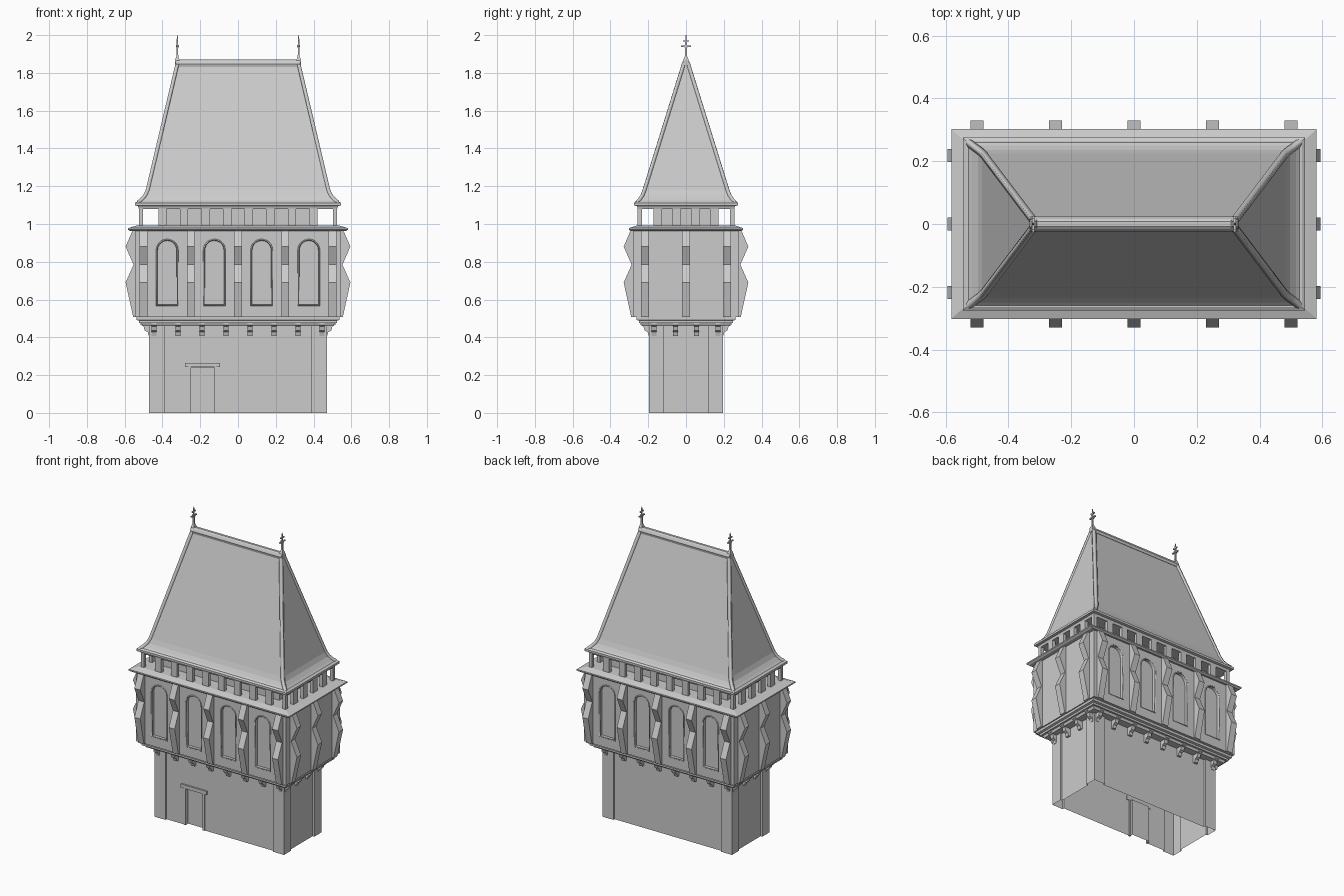
import bpy, bmesh, math
from mathutils import Matrix, Vector

if "Cube" in bpy.data.objects:
    bpy.data.objects.remove(bpy.data.objects["Cube"])


def make(name, bm):
    bmesh.ops.recalc_face_normals(bm, faces=bm.faces)
    me = bpy.data.meshes.new(name)
    bm.to_mesh(me)
    bm.free()
    ob = bpy.data.objects.new(name, me)
    bpy.context.collection.objects.link(ob)
    return ob


def loft(name, sections, cx=0, cy=0):
    """Stack of rectangles (half x, half y, z) joined into a closed solid."""
    bm = bmesh.new()
    rings = [[bm.verts.new((cx + sx * hx, cy + sy * hy, z))
              for sx, sy in ((-1, -1), (1, -1), (1, 1), (-1, 1))] for hx, hy, z in sections]
    bm.faces.new(rings[0])
    bm.faces.new(rings[-1])
    for a, b in zip(rings, rings[1:]):
        for i in range(4):
            j = (i + 1) % 4
            bm.faces.new((a[i], a[j], b[j], b[i]))
    return make(name, bm)


def block(name, cx, cy, hx, hy, z0, z1):
    return loft(name, [(hx, hy, z0), (hx, hy, z1)], cx, cy)


def prism(name, pts, vec):
    """Extrude a flat 3D polygon along a vector."""
    bm = bmesh.new()
    f = bm.faces.new([bm.verts.new(p) for p in pts])
    r = bmesh.ops.extrude_face_region(bm, geom=[f])
    bmesh.ops.translate(bm, vec=vec, verts=[v for v in r["geom"] if isinstance(v, bmesh.types.BMVert)])
    if f.is_valid is False or not any(len(e.link_faces) == 1 for e in bm.edges):
        return make(name, bm)
    bm.faces.new(f.verts)
    return make(name, bm)


def bracket(name, profile, width, x, y, angle):
    """Side profile (outward, z) given a width and turned to face an angle."""
    ob = prism(name, [(d, -width / 2, z) for d, z in profile], (0, width, 0))
    ob.data.transform(Matrix.Translation((x, y, 0)) @ Matrix.Rotation(math.radians(angle), 4, "Z"))
    return ob


def strip(name, pts, radius, cyclic=False):
    cu = bpy.data.curves.new(name, "CURVE")
    cu.dimensions = "3D"
    cu.bevel_depth = radius
    cu.bevel_resolution = 0
    cu.use_fill_caps = True
    sp = cu.splines.new("POLY")
    sp.points.add(len(pts) - 1)
    for p, c in zip(sp.points, pts):
        p.co = (*c, 1)
    sp.use_cyclic_u = cyclic
    ob = bpy.data.objects.new(name, cu)
    bpy.context.collection.objects.link(ob)
    return ob


def cut(target, cutter):
    m = target.modifiers.new("cut", "BOOLEAN")
    m.operation, m.solver, m.object = "DIFFERENCE", "EXACT", cutter
    bpy.context.view_layer.objects.active = target
    bpy.ops.object.modifier_apply(modifier=m.name)
    bpy.data.objects.remove(cutter)


# Base: plan with thicker corners, door recess, open underside
quarter = [(.47, .12), (.47, .195), (.39, .195)]
inner = [(.458, .12), (.39, .183)]
q = [inner[0]] + quarter + [inner[1]]
plan = (q + [(-x, y) for x, y in reversed(q)] + [(-x, -y) for x, y in q]
        + [(x, -y) for x, y in reversed(q)])
base = prism("base_walls", [(x, y, 0) for x, y in plan], (0, 0, .48))
cut(base, block("door_cutter", -.187, -.2, .065, .04, -.1, .24))
bm = bmesh.new()
bm.from_mesh(base.data)
bmesh.ops.delete(bm, geom=[f for f in bm.faces if f.normal.z < -.9 and f.calc_center_median().z < .01],
                 context="FACES")
bm.to_mesh(base.data)
bm.free()

# Door surround
block("door_lintel", -.187, -.186, .093, .008, .242, .265)
for s in (-1, 1):
    block("door_jamb", -.187 + s * .068, -.18, .006, .008, 0, .242)

# Corbel table under the upper storey
loft("corbel_table", [(.505, .23, .46), (.512, .237, .475), (.525, .25, .475), (.525, .25, .488),
                      (.538, .263, .492), (.538, .263, .512)])
corbel = [(-.015, .408), (.014, .408), (.02, .428), (.036, .436), (.042, .458), (.058, .466),
          (.058, .48), (-.015, .48)]
for i in range(8):
    for s in (-1, 1):
        bracket("corbel", corbel, .025, -.445 + i * .1271, s * .183, s * 90)
for y in (-.169, -.056, .056, .169):
    for s in (-1, 1):
        bracket("corbel", corbel, .025, s * .458, y, 0 if s > 0 else 180)

# Upper storey with arched window recesses on front and back
body = block("upper_storey", 0, 0, .545, .28, .508, .97)


def arch(x, y, r):
    return ([(x - r, y, .57), (x + r, y, .57)]
            + [(x + r * math.cos(a), y, .862 + r * math.sin(a))
               for a in (math.pi * k / 10 for k in range(11))])


for x in (-.375, -.125, .125, .375):
    for s in (-1, 1):
        cut(body, prism("window_cutter", arch(x, s * .255, .055), (0, s * .1, 0)))
        strip("window_frame", arch(x, s * .279, .055), .005, True)

# Zigzag ribs
zig = [(-.02, .508), (.01, .508), (.05, .69), (.008, .785), (.05, .88), (.012, .968), (-.02, .968)]
for i in range(5):
    for s in (-1, 1):
        bracket("rib", zig, .042, -.5 + i * .25, s * .28, s * 90)
for y in (-.218, 0, .218):
    for s in (-1, 1):
        bracket("rib", zig, .042, s * .545, y, 0 if s > 0 else 180)

# Cornice
loft("cornice", [(.57, .292, .962), (.582, .302, .97), (.582, .302, .978), (.56, .282, .985), (.535, .262, .992)])

# Open gallery: inner core and perimeter posts
block("gallery_core", 0, 0, .42, .172, .985, 1.09)
for s in (-1, 1):
    for i in range(8):
        block("gallery_post", -.4 + i * .1143, s * .245, .022, .011, .985, 1.085)
    for y in (-.15, -.05, .05, .15):
        block("gallery_post", s * .514, y, .011, .022, .985, 1.085)
    for t in (-1, 1):
        block("gallery_corner_post", s * .514, t * .245, .011, .011, .985, 1.085)

# Eaves and flared steep roof
loft("eaves", [(.525, .255, 1.08), (.53, .26, 1.095), (.545, .275, 1.098), (.545, .275, 1.112),
               (.535, .265, 1.118)])
roof = [(.535, .265, 1.112), (.516, .25, 1.128), (.497, .236, 1.15), (.484, .224, 1.18), (.325, .01, 1.855)]
loft("roof", roof)

# Hip strips and ridge
for sx in (-1, 1):
    for sy in (-1, 1):
        strip("hip_strip", [(sx * (hx - .006), sy * (hy - .004 if hy > .1 else hy), z)
                            for hx, hy, z in roof], .013)
loft("ridge_cap", [(.322, .02, 1.832), (.33, .024, 1.848), (.326, .016, 1.864), (.322, .008, 1.87)])

# Finials
for s in (-1, 1):
    x = s * .321
    loft("finial_foot", [(.012, .016, 1.84), (.012, .014, 1.868), (.005, .005, 1.89)], x)
    loft("finial_rod", [(.005, .005, 1.86), (.004, .004, 1.97), (.0015, .0015, 2.0)], x)
    block("finial_bar", x, 0, .004, .026, 1.937, 1.945)
    block("finial_bar", x, 0, .004, .017, 1.965, 1.972)
    block("finial_knob", x, 0, .008, .008, 1.935, 1.947)
